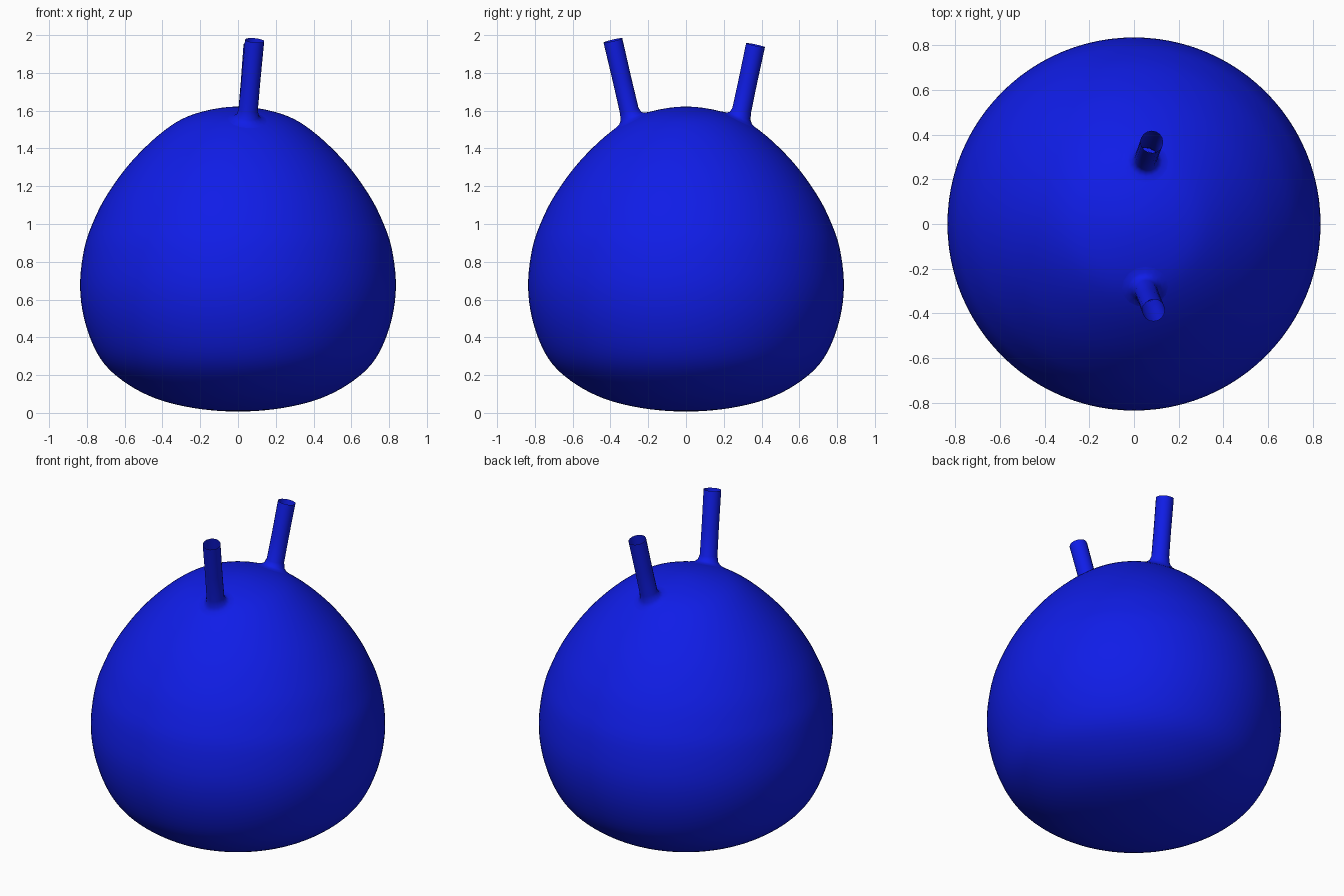
import bpy, bmesh, math
from mathutils import Vector
from mathutils.bvhtree import BVHTree

if "Cube" in bpy.data.objects:
    bpy.data.objects.remove(bpy.data.objects["Cube"])

blue = bpy.data.materials.new("blue_rubber")
blue.diffuse_color = (0.005, 0.012, 0.8, 1)
blue.use_nodes = True
blue.node_tree.nodes["Principled BSDF"].inputs["Base Color"].default_value = blue.diffuse_color


def finish(bm, name):
    bmesh.ops.recalc_face_normals(bm, faces=bm.faces)
    mesh = bpy.data.meshes.new(name)
    bm.to_mesh(mesh)
    bm.free()
    mesh.materials.append(blue)
    mesh.shade_smooth()
    obj = bpy.data.objects.new(name, mesh)
    bpy.context.collection.objects.link(obj)
    return obj


def spline(points, steps):
    """Catmull-Rom curve through 2D points."""
    p = [Vector(q) for q in points]
    out = []
    for a, b, c, d in zip(p, p[1:], p[2:], p[3:]):
        for i in range(steps):
            t = i / steps
            out.append(0.5 * (2 * b + (c - a) * t + (2 * a - 5 * b + 4 * c - d) * t**2
                              + (3 * b - a - 3 * c + d) * t**3))
    return out + [p[-2]]


# Ball: revolved (radius, height) profile, end points mirrored across the axis
profile = [(-0.23, 0.025), (0, 0.007), (0.23, 0.025), (0.44, 0.078), (0.61, 0.17),
           (0.73, 0.29), (0.807, 0.47), (0.836, 0.665), (0.815, 0.865), (0.767, 1.01),
           (0.69, 1.16), (0.56, 1.335), (0.39, 1.495), (0.23, 1.583), (0, 1.622),
           (-0.23, 1.583)]
ball = bmesh.new()
curve = [ball.verts.new((q.x, 0, q.y)) for q in spline(profile, 5)]
edges = [ball.edges.new(pair) for pair in zip(curve, curve[1:])]
bmesh.ops.spin(ball, geom=curve + edges, cent=(0, 0, 0), axis=(0, 0, 1),
               angle=math.tau, steps=96, use_merge=True)
bmesh.ops.remove_doubles(ball, verts=ball.verts, dist=0.0005)
surface = BVHTree.FromBMesh(ball)


# Horns: open tubes with a flared foot that blends into the ball
def horn(name, foot, tip):
    foot, tip = Vector(foot), Vector(tip)
    axis = (tip - foot).normalized()
    u = axis.orthogonal().normalized()
    v = axis.cross(u)
    neck = foot + axis * 0.045
    levels = [(tip, 0.051), (foot.lerp(tip, 0.5), 0.05), (neck, 0.051)]
    sides = 16
    bm = bmesh.new()
    rings = [[] for _ in range(6)]
    for k in range(sides):
        a = math.tau * k / sides
        out = u * math.cos(a) + v * math.sin(a)
        for ring, (centre, r) in zip(rings, levels):
            ring.append(bm.verts.new(centre + out * r))
        upper = neck + out * 0.051
        skirt, normal, _, _ = surface.find_nearest(foot + out * 0.105)
        skirt = skirt + (skirt - Vector((0, 0, 0.7))).normalized() * 0.001
        bend = surface.find_nearest(foot + out * 0.053)[0]
        for ring, t in zip(rings[3:], (0.4, 0.7, 1)):
            ring.append(bm.verts.new(upper * (1 - t)**2 + bend * 2 * t * (1 - t) + skirt * t * t))
    for top, low in zip(rings, rings[1:]):
        for k in range(sides):
            j = (k + 1) % sides
            bm.faces.new((top[k], top[j], low[j], low[k]))
    finish(bm, name)
    # Opening in the ball under the tube
    hole = [f for f in ball.faces if (f.calc_center_median() - foot).length < 0.062]
    bmesh.ops.delete(ball, geom=hole, context='FACES')


horn("front_horn", (0.05, -0.291, 1.56), (0.088, -0.387, 1.972))
horn("back_horn", (0.05, 0.286, 1.56), (0.08, 0.368, 1.947))
finish(ball, "ball")
